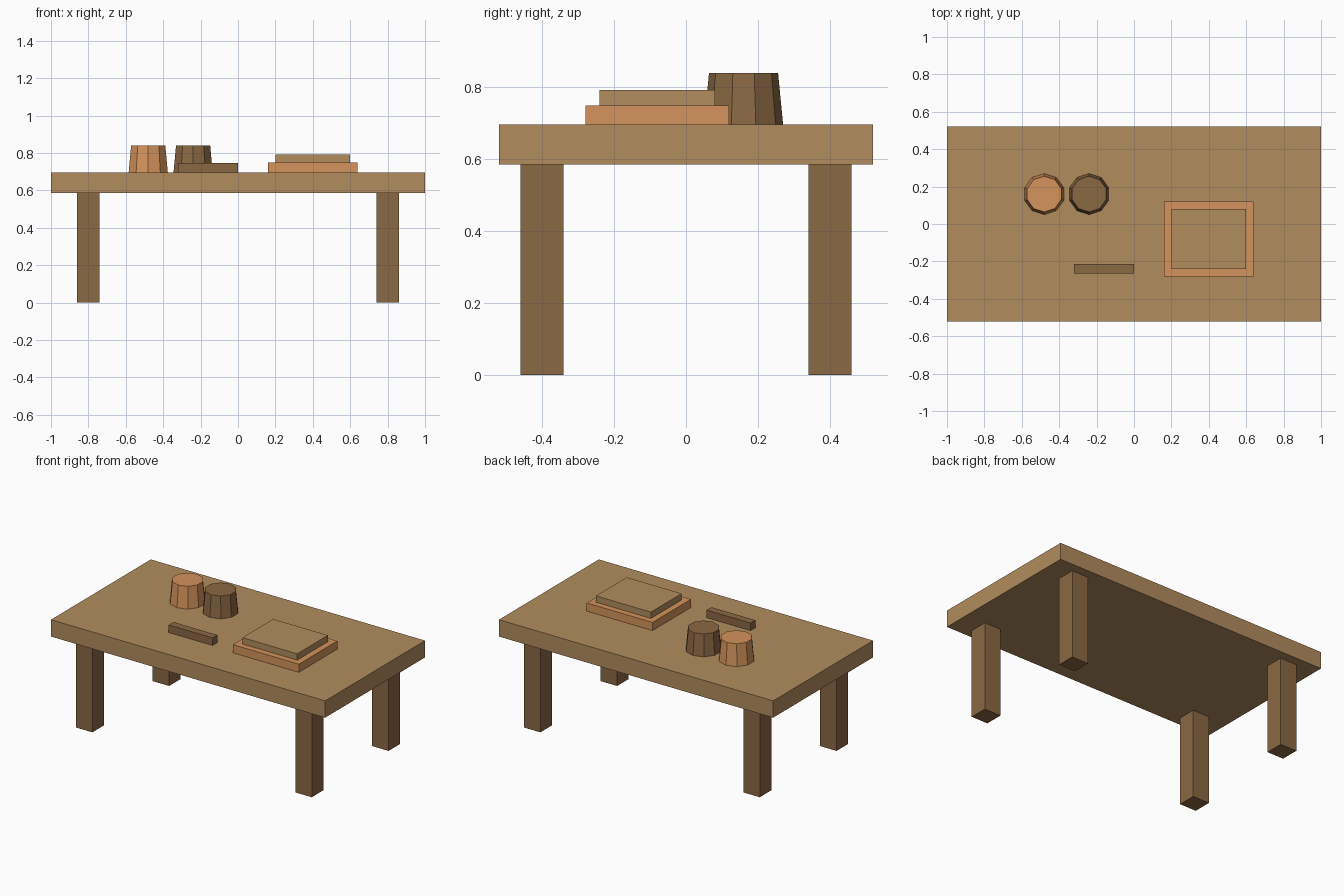
import bpy

if "Cube" in bpy.data.objects:
    bpy.data.objects.remove(bpy.data.objects["Cube"])


def material(name, rgb):
    m = bpy.data.materials.new(name)
    # sRGB to linear
    m.diffuse_color = [(c / 255) ** 2.2 for c in rgb] + [1.0]
    m.use_nodes = True
    m.node_tree.nodes["Principled BSDF"].inputs["Base Color"].default_value = m.diffuse_color
    return m


tan = material("tan_wood", (176, 139, 94))
brown = material("brown_wood", (138, 104, 69))
orange = material("orange_clay", (212, 146, 92))


def box(name, x, y, z, mat):
    """Box from (min, max) ranges on each axis."""
    mid = [(a + b) / 2 for a, b in (x, y, z)]
    bpy.ops.mesh.primitive_cube_add(size=1, location=mid)
    ob = bpy.context.object
    ob.name = name
    ob.scale = [b - a for a, b in (x, y, z)]
    bpy.ops.object.transform_apply(location=False, rotation=False, scale=True)
    ob.data.materials.append(mat)
    return ob


def cup(name, x, y, mat):
    """Ten-sided tapered cup, narrower at the top."""
    bpy.ops.mesh.primitive_cone_add(vertices=10, radius1=0.11, radius2=0.096,
                                    depth=CUP_TOP - TOP,
                                    location=(x, y, (CUP_TOP + TOP) / 2))
    ob = bpy.context.object
    ob.name = name
    ob.data.materials.append(mat)


UNDER, TOP, CUP_TOP = 0.585, 0.696, 0.84

# Table
box("table_top", (-1, 1), (-0.52, 0.52), (UNDER, TOP), tan)
for sx, side in ((-1, "left"), (1, "right")):
    for sy, end in ((-1, "front"), (1, "back")):
        cx, cy = sx * 0.80, sy * 0.40
        box(f"{end}_{side}_leg", (cx - 0.06, cx + 0.06),
            (cy - 0.06, cy + 0.06), (0, UNDER), brown)

# Stacked books
box("lower_book", (0.16, 0.64), (-0.28, 0.12), (TOP, 0.75), orange)
box("upper_book", (0.20, 0.60), (-0.24, 0.08), (0.75, 0.792), tan)

# Small bar lying on the table
box("small_bar", (-0.32, 0.0), (-0.265, -0.215), (TOP, 0.746), brown)

# Cups
cup("left_cup", -0.48, 0.16, orange)
cup("right_cup", -0.24, 0.16, brown)
